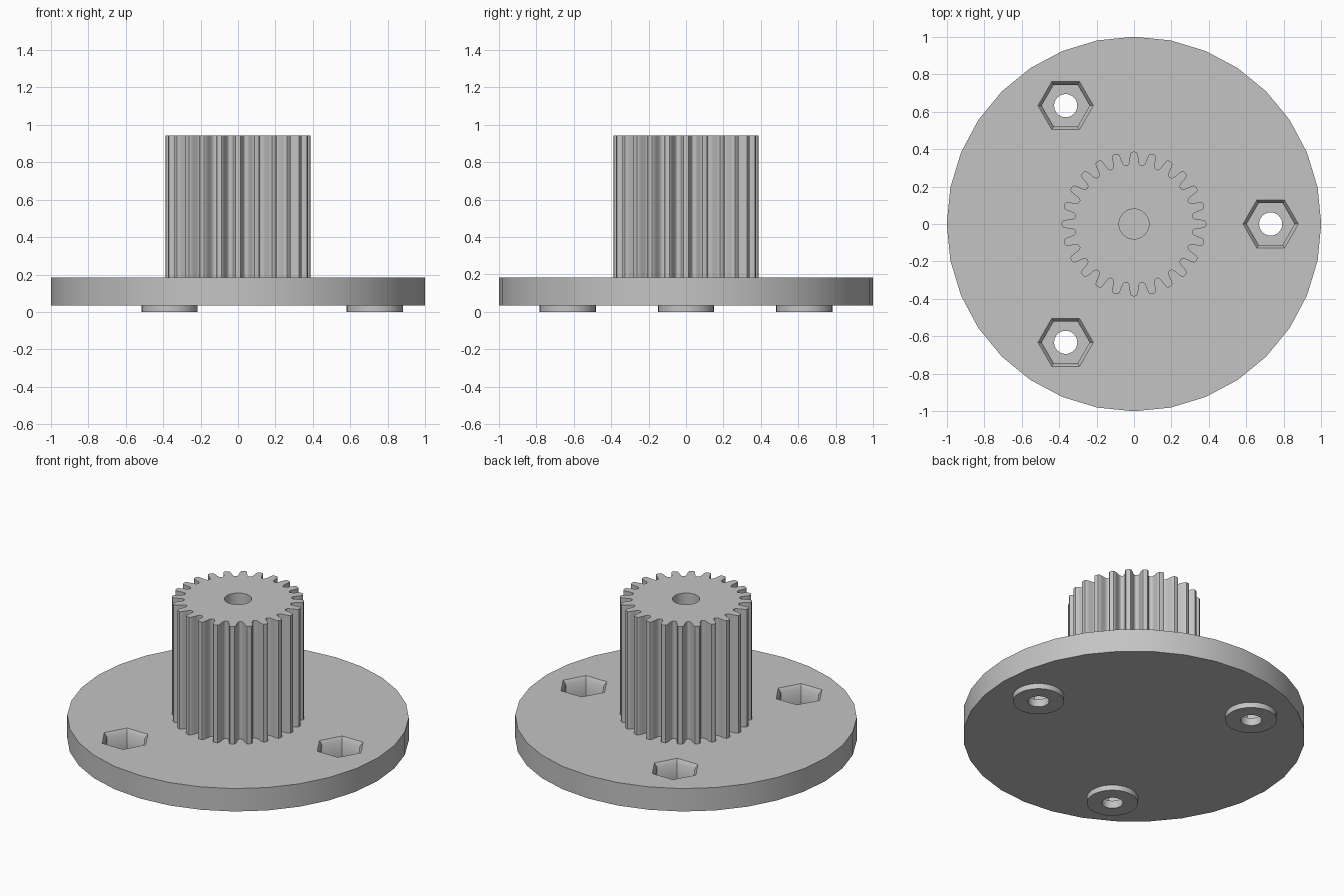
import bpy, bmesh, math
from math import pi, cos, sin

if "Cube" in bpy.data.objects:
    bpy.data.objects.remove(bpy.data.objects["Cube"])

grey = bpy.data.materials.new("plain grey")
grey.use_nodes = True
COLOUR = (0.55, 0.55, 0.55, 1)
grey.diffuse_color = COLOUR
grey.node_tree.nodes["Principled BSDF"].inputs["Base Color"].default_value = COLOUR


def circle(radius, sides, centre=(0, 0)):
    return [(centre[0] + radius * cos(2 * pi * i / sides),
             centre[1] + radius * sin(2 * pi * i / sides)) for i in range(sides)]


def loft(name, sections):
    """Closed solid through (outline, height) sections with equal point counts."""
    bm = bmesh.new()
    rings = [[bm.verts.new((x, y, z)) for x, y in outline] for outline, z in sections]
    n = len(rings[0])
    for low, high in zip(rings, rings[1:]):
        for i in range(n):
            j = (i + 1) % n
            bm.faces.new((low[i], low[j], high[j], high[i]))
    bm.faces.new(rings[0][::-1])
    bm.faces.new(rings[-1])
    mesh = bpy.data.meshes.new(name)
    bm.to_mesh(mesh)
    bm.free()
    mesh.materials.append(grey)
    obj = bpy.data.objects.new(name, mesh)
    bpy.context.collection.objects.link(obj)
    return obj


def combine(target, tool, operation):
    """Apply a boolean and discard the tool object."""
    tool.hide_render = True
    mod = target.modifiers.new("boolean", "BOOLEAN")
    mod.operation, mod.solver, mod.object = operation, "EXACT", tool
    bpy.context.view_layer.objects.active = target
    bpy.ops.object.modifier_apply(modifier=mod.name)
    bpy.data.objects.remove(tool)


# Round flange
DISC_LOW, DISC_TOP, GEAR_TOP = 0.035, 0.183, 0.943
disc = circle(1, 32)
flange = loft("flange", [(disc, DISC_LOW), (disc, DISC_TOP)])

# Three bolt stations: boss below, chamfered nut pocket above, through hole
for k in range(3):
    angle = 2 * pi * k / 3
    spot = (0.73 * cos(angle), 0.73 * sin(angle))
    boss = circle(0.15, 32, spot)
    combine(flange, loft("boss", [(boss, 0), (boss, 0.045)]), "UNION")
    nut, rim = circle(0.128, 6, spot), circle(0.148, 6, spot)
    flare = circle(0.168, 6, spot)
    pocket = loft("nut_pocket", [(nut, 0.05), (nut, DISC_TOP - 0.025),
                                 (rim, DISC_TOP), (flare, DISC_TOP + 0.025)])
    combine(flange, pocket, "DIFFERENCE")
    hole = circle(0.062, 24, spot)
    combine(flange, loft("bolt_hole", [(hole, -0.1), (hole, 0.1)]), "DIFFERENCE")

# Toothed pulley with rounded tips and valleys
TEETH = 24
half_tooth = [(0.13, 0.385), (0.19, 0.378), (0.24, 0.36), (0.28, 0.338),
              (0.34, 0.322), (0.42, 0.316)]
tooth = ([(-f, r) for f, r in reversed(half_tooth)] + [(0, 0.387)]
         + half_tooth + [(0.5, 0.314)])
outline = []
for t in range(TEETH):
    for fraction, r in tooth:
        a = 2 * pi * (t + fraction) / TEETH
        outline.append((r * cos(a), r * sin(a)))
pulley = loft("toothed_pulley", [(outline, DISC_TOP - 0.02), (outline, GEAR_TOP)])
bore = circle(0.08, 32)
combine(pulley, loft("shaft_bore", [(bore, DISC_TOP), (bore, GEAR_TOP + 0.1)]), "DIFFERENCE")

# Smooth the curved walls, keep edges crisp
bpy.ops.object.select_all(action="DESELECT")
for part in (flange, pulley):
    part.select_set(True)
bpy.context.view_layer.objects.active = flange
bpy.ops.object.shade_smooth_by_angle(angle=math.radians(35))
